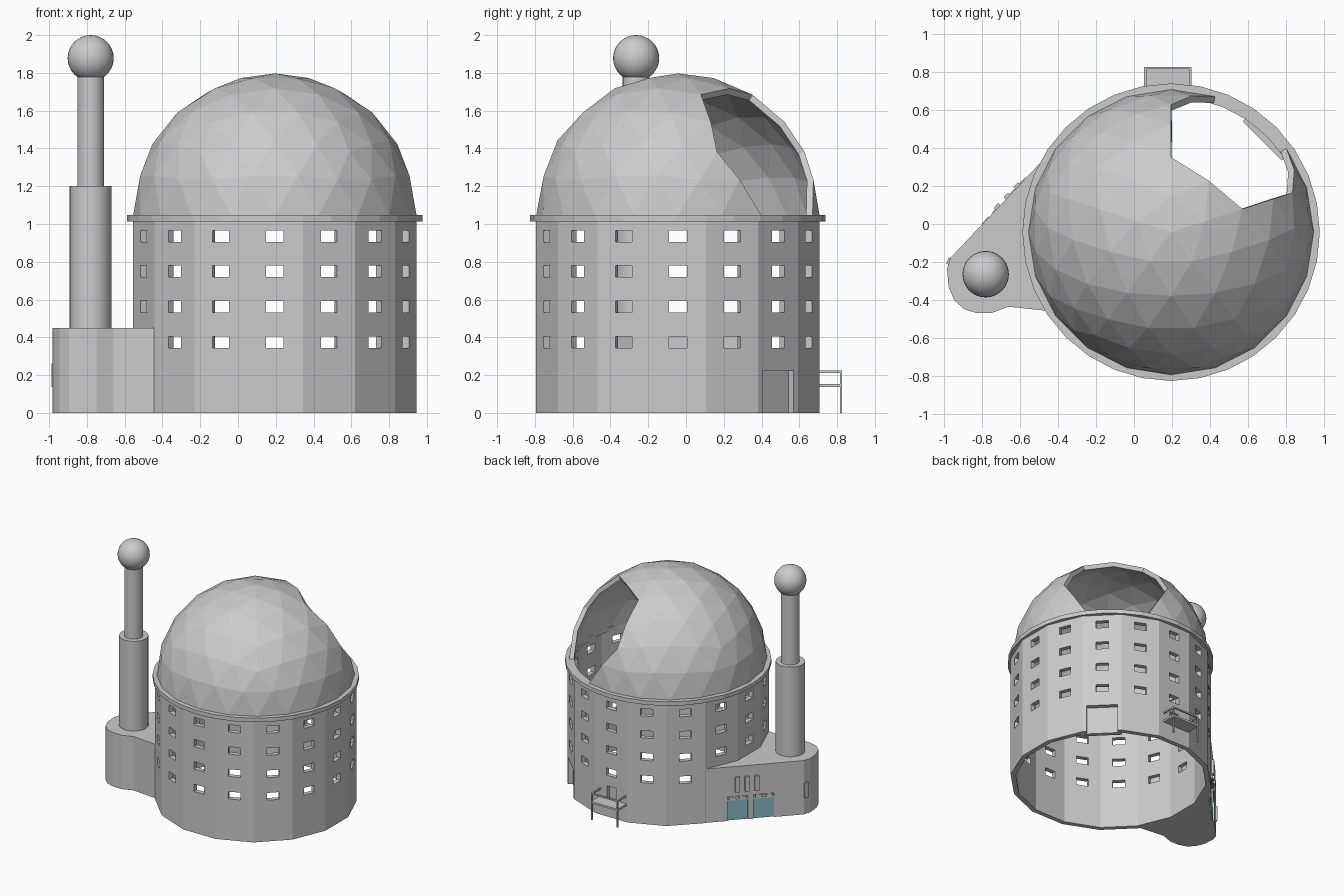
import bpy, bmesh
from math import sin, cos, tan, pi, radians
from mathutils import Vector, Matrix

if "Cube" in bpy.data.objects:
    bpy.data.objects.remove(bpy.data.objects["Cube"])

CX, CY = 0.195, -0.043      # axis of the round building
TX, TY = -0.78, -0.264      # axis of the tower


def add_object(name, bm):
    bmesh.ops.recalc_face_normals(bm, faces=bm.faces[:])
    me = bpy.data.meshes.new(name)
    bm.to_mesh(me)
    bm.free()
    ob = bpy.data.objects.new(name, me)
    bpy.context.collection.objects.link(ob)
    return ob


def boxes(name, items):
    """items: (centre, size, rotation in degrees); local x points outward."""
    bm = bmesh.new()
    for c, s, rot in items:
        m = Matrix.Translation(c) @ Matrix.Rotation(radians(rot), 4, 'Z') @ Matrix.Diagonal((*s, 1))
        bmesh.ops.create_cube(bm, size=1, matrix=m)
    return add_object(name, bm)


def annulus(name, n, r_out, r_in, z0, z1, turn=0.0):
    bm = bmesh.new()
    loops = []
    for i in range(n):
        a = turn + 2 * pi * i / n
        loops.append([bm.verts.new((CX + r * cos(a), CY + r * sin(a), z))
                      for r, z in ((r_out, z0), (r_out, z1), (r_in, z1), (r_in, z0))])
    for i in range(n):
        p, q = loops[i], loops[(i + 1) % n]
        for k in range(4):
            bm.faces.new((p[k], q[k], q[(k + 1) % 4], p[(k + 1) % 4]))
    return add_object(name, bm)


def cut(ob, cutter):
    m = ob.modifiers.new("cut", 'BOOLEAN')
    m.operation, m.solver, m.object = 'DIFFERENCE', 'EXACT', cutter
    cutter.hide_render = True
    bpy.context.view_layer.objects.active = ob
    bpy.ops.object.modifier_apply(modifier=m.name)
    bpy.data.objects.remove(cutter)


def smooth(ob):
    bpy.ops.object.select_all(action='DESELECT')
    ob.select_set(True)
    bpy.context.view_layer.objects.active = ob
    bpy.ops.object.shade_smooth_by_angle()


def around(az, r, z):
    return (CX + r * cos(radians(az)), CY + r * sin(radians(az)), z)


# 16-sided hollow wall with four rows of windows and two doorways
step = pi / 16
wall = annulus("round_wall", 16, 0.75 / cos(step), 0.712 / cos(step), 0, 1.02, step)
holes = [(around(k * 22.5, 0.73, z), (0.12, 0.094, 0.061), k * 22.5)
         for k in range(16) for z in (0.375, 0.563, 0.75, 0.934)]
holes.append((around(45, 0.73, 0.1), (0.12, 0.235, 0.25), 45))
holes.append((around(90, 0.73, 0.2), (0.12, 0.085, 0.11), 90))
cut(wall, boxes("wall_cutter", holes))
boxes("side_door", [(around(45, 0.695, 0.1175), (0.035, 0.29, 0.235), 45)])
boxes("balcony_door", [(around(90, 0.705, 0.2), (0.02, 0.1, 0.125), 90)])

# Ledge between wall and dome
annulus("ledge", 32, 0.782, 0.712, 1.013, 1.047)

# Faceted dome with a five-edged opening
bm = bmesh.new()
bmesh.ops.create_icosphere(bm, subdivisions=3, radius=0.75, matrix=Matrix.Rotation(pi / 2, 4, 'Z'))


def direction(az, z):
    r = (1 - z * z) ** 0.5
    return Vector((r * cos(radians(az)), r * sin(radians(az)), z))


T, A, B, C = Vector((0, 0, 1)), direction(18, 0.4472), direction(90, 0.4472), direction(54, -0.4472)
D = direction(54, 0.4472)
planes = [p.cross(q) for p, q in ((T, A), (T, B), (A, C), (B, C), (T + A, T + B))]
doomed = []
for f in bm.faces:
    c = f.calc_center_median()
    if c.z < 0 or all(n.dot(c) * n.dot(D) > 0 for n in planes):
        doomed.append(f)
bmesh.ops.delete(bm, geom=doomed, context='FACES')
dome = add_object("dome", bm)
dome.location = (CX, CY, 1.047)
sol = dome.modifiers.new("thickness", 'SOLIDIFY')
sol.thickness = 0.035
# thickness always goes inward
f0 = dome.data.polygons[0]
sol.offset = -1 if f0.normal.dot(f0.center) > 0 else 1

# Low annex wrapped round the tower foot
outline = [(-0.445, 0.372), (-0.965, -0.178), (-0.983, -0.235), (-0.975, -0.33), (-0.945, -0.4),
           (-0.895, -0.447), (-0.83, -0.468), (-0.75, -0.468), (-0.66, -0.435), (-0.44, -0.458),
           (-0.55, -0.19), (-0.55, 0.11)]
bm = bmesh.new()
base = bm.faces.new([bm.verts.new((x, y, 0)) for x, y in outline])
ext = bmesh.ops.extrude_face_region(bm, geom=[base], use_keep_orig=True)
bmesh.ops.translate(bm, vec=(0, 0, 0.45), verts=[v for v in ext["geom"] if isinstance(v, bmesh.types.BMVert)])
annex = add_object("annex", bm)


def on_wall(s, out, z):
    return (-0.965 + 0.687 * s - 0.726 * out, -0.178 + 0.726 * s + 0.687 * out, z)


AZ = 136.6
cut(annex, boxes("entrance_cutter", [(on_wall(s, 0, 0.09), (0.06, 0.16, 0.22), AZ) for s in (0.309, 0.512)]))

# Glass entrance panels with small vents above
glass = bpy.data.materials.new("glass")
glass.diffuse_color = (0.25, 0.5, 0.58, 1)
glass.use_nodes = True
glass.node_tree.nodes["Principled BSDF"].inputs["Base Color"].default_value = glass.diffuse_color
panels = boxes("glass_doors", [(on_wall(s, -0.02, 0.083), (0.02, 0.16, 0.166), AZ) for s in (0.309, 0.512)])
panels.data.materials.append(glass)
boxes("door_lintels", [(on_wall(s, -0.015, 0.172), (0.03, 0.16, 0.012), AZ) for s in (0.309, 0.512)])
boxes("door_vents", [(on_wall(s + d, -0.01, 0.188), (0.03, 0.05, 0.025), AZ)
                     for s in (0.309, 0.512) for d in (-0.04, 0.04)])

# Slim raised panels on the annex
slims = [(on_wall(s, 0.003, 0.3), (0.025, 0.035, 0.125), AZ) for s in (0.364, 0.44, 0.516)]
slims.append(((-0.969, -0.197, 0.2), (0.025, 0.035, 0.125), 160))
boxes("slim_panels", slims)

# Balcony at the back with posts and rails
x0, x1, y0, y1 = 0.053, 0.302, 0.705, 0.826
xm, ym = (x0 + x1) / 2, (y0 + y1) / 2
t = 0.012
boxes("balcony_floor", [((xm, ym, 0.145), (x1 - x0, y1 - y0, 0.016), 0)])
boxes("balcony_posts", [((x, y1 - t / 2, 0.112), (t, t, 0.224), 0) for x in (x0 + t / 2, x1 - t / 2)])
boxes("balcony_rails", [((xm, y1 - t / 2, 0.218), (x1 - x0, t, t), 0)] +
      [((x, ym, 0.218), (t, y1 - y0, t), 0) for x in (x0 + t / 2, x1 - t / 2)])

# Tower: two drums and a ball
for name, r, z0, z1 in (("tower_lower", 0.111, 0.44, 1.2), ("tower_upper", 0.071, 1.2, 1.8)):
    bm = bmesh.new()
    bmesh.ops.create_cone(bm, cap_ends=True, segments=32, radius1=r, radius2=r, depth=z1 - z0,
                          matrix=Matrix.Translation((TX, TY, (z0 + z1) / 2)))
    smooth(add_object(name, bm))
bm = bmesh.new()
bmesh.ops.create_uvsphere(bm, u_segments=32, v_segments=16, radius=0.122,
                          matrix=Matrix.Translation((TX, TY, 1.878)))
smooth(add_object("tower_ball", bm))
